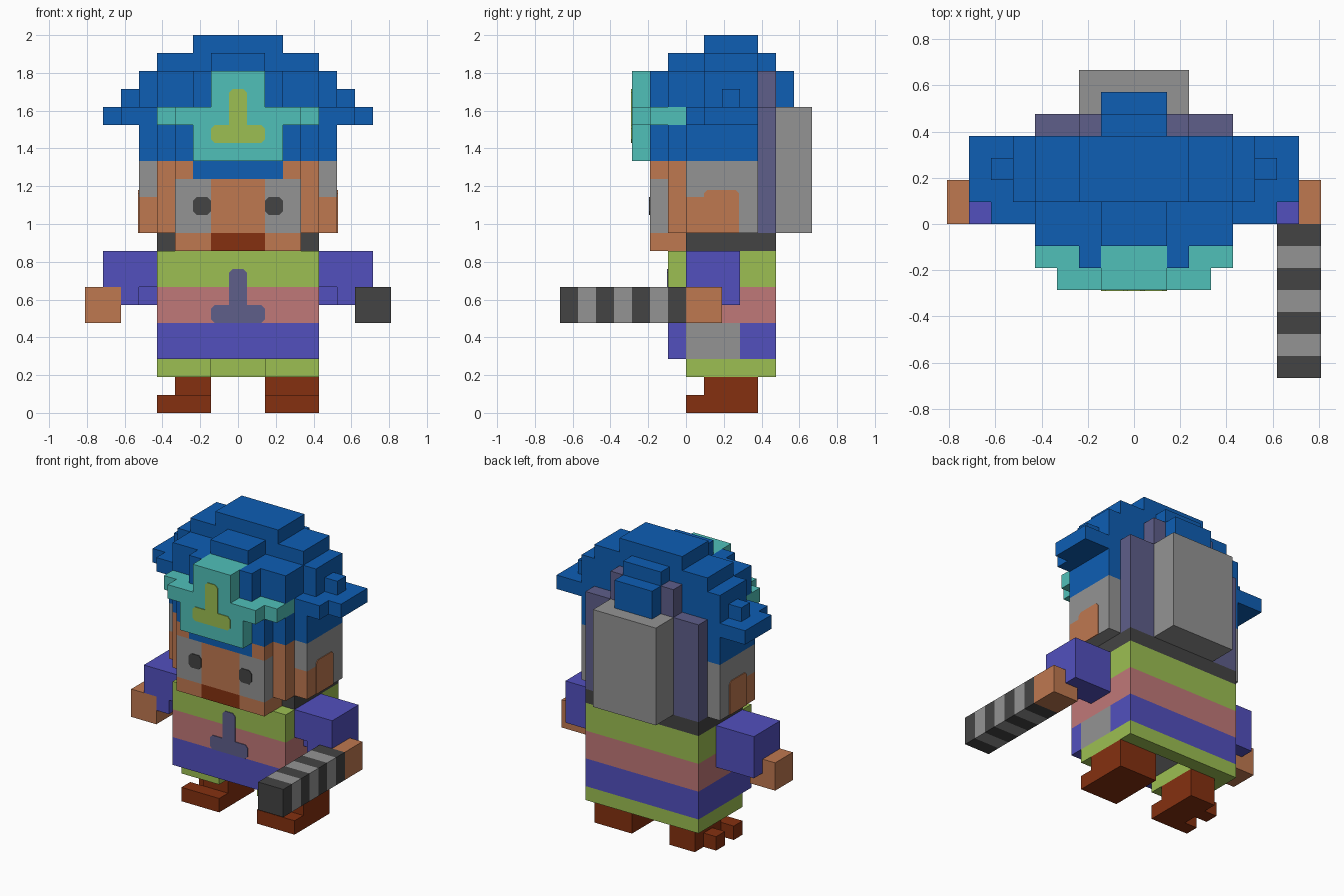
import bpy, bmesh

cube = bpy.data.objects.get("Cube")
if cube:
    bpy.data.objects.remove(cube, do_unlink=True)

U = 2 / 21          # size of one block
PLATE = 0.007       # thickness of painted details


def linear(c):
    c /= 255
    return c / 12.92 if c <= 0.04045 else ((c + 0.055) / 1.055) ** 2.4


def material(name, rgb):
    m = bpy.data.materials.new(name)
    col = (*[linear(c) for c in rgb], 1)
    m.diffuse_color = col
    m.use_nodes = True
    bsdf = m.node_tree.nodes["Principled BSDF"]
    bsdf.inputs["Base Color"].default_value = col
    bsdf.inputs["Roughness"].default_value = 0.9
    return m


BLUE = material("hat blue", (14, 94, 180))
TEAL = material("teal", (80, 192, 185))
LIME = material("lime green", (156, 191, 82))
GRAY = material("gray", (148, 148, 148))
SKIN = material("skin orange", (191, 120, 80))
DARK = material("dark gray", (68, 68, 68))
BROWN = material("brown", (133, 48, 16))
PINK = material("pink", (192, 120, 120))
PURPLE = material("purple", (82, 80, 190))
SLATE = material("slate", (94, 94, 138))


def finish(name, bm, mat):
    bmesh.ops.recalc_face_normals(bm, faces=bm.faces)
    me = bpy.data.meshes.new(name)
    bm.to_mesh(me)
    bm.free()
    me.materials.append(mat)
    ob = bpy.data.objects.new(name, me)
    bpy.context.collection.objects.link(ob)
    return ob


def blocks(name, mat, *boxes, mirror=False):
    """One object made of boxes (x0, x1, y0, y1, z0, z1) in block units."""
    bm = bmesh.new()
    for x0, x1, y0, y1, z0, z1 in boxes:
        spans = [(x0, x1), (-x1, -x0)] if mirror else [(x0, x1)]
        for a, b in spans:
            vs = bmesh.ops.create_cube(bm, size=1)["verts"]
            for v in vs:
                v.co.x = U * (b if v.co.x > 0 else a)
                v.co.y = U * (y1 if v.co.y > 0 else y0)
                v.co.z = U * (z1 if v.co.z > 0 else z0)
    return finish(name, bm, mat)


def plate(name, mat, pts, at, side=0):
    """Thin outline plate: on the front at y = at, or on a side at x = side * at."""
    bm = bmesh.new()
    if side:
        place = lambda u, v, d: (side * (at * U + d), u * U, v * U)
    else:
        place = lambda u, v, d: (u * U, at * U - d, v * U)
    face = bm.faces.new([bm.verts.new(place(u, v, -0.002)) for u, v in pts])
    new = bmesh.ops.extrude_face_region(bm, geom=[face])["geom"]
    shift = (side * PLATE, 0, 0) if side else (0, -PLATE, 0)
    bmesh.ops.translate(bm, vec=shift, verts=[v for v in new if isinstance(v, bmesh.types.BMVert)])
    return finish(name, bm, mat)


def emblem(name, mat, z, at):
    """Upside-down T with clipped corners."""
    half = [(1.3, 0), (1.5, .2), (1.5, .8), (1.3, 1), (.5, 1), (.5, 2.8), (.3, 3)]
    pts = half + [(-x, h) for x, h in reversed(half)]
    return plate(name, mat, [(x, z + h) for x, h in pts], at)


# Feet: one points forward, the other has toes to the side
blocks("left_foot", BROWN, (1.5, 4.5, 1, 4, 0, 2), (1.5, 4.5, 0, 1, 0, 1))
blocks("right_foot", BROWN, (-3.5, -1.5, 1, 4, 0, 2), (-3.5, -1.5, 0, 1, 0, 1),
       (-4.5, -3.5, 0, 1, 0, 1), (-4.5, -3.5, 2, 3, 0, 1))

# Striped robe
blocks("robe_hem", LIME, (1.5, 4.5, 0, 4, 2, 3), (-4.5, -1.5, 0, 4, 2, 3),
       (-4.5, 4.5, 4, 5, 2, 3))
blocks("robe_lower_band", PURPLE, (-4.5, 4.5, -1, 0, 3, 5), (-4.5, 4.5, 3, 5, 3, 5),
       (-4.5, -1.5, 0, 3, 3, 5))
blocks("robe_side_patch", GRAY, (-1.5, 4.5, 0, 3, 3, 5))
blocks("robe_middle_band", PINK, (-4.5, 4.5, -1, 5, 5, 7))
blocks("robe_upper_band", LIME, (-4.5, 4.5, -1, 5, 7, 9))
emblem("chest_emblem", SLATE, 5, -1)

# Arms, hands and striped club
blocks("arms", PURPLE, (4.5, 7.5, 0, 3, 7, 9), (5.5, 6.5, 0, 3, 6, 7),
       (4.5, 5.5, 1, 3, 6, 7), (6.5, 7.5, 2, 3, 6, 7), mirror=True)
blocks("hands", SKIN, (6.5, 8.5, 0, 2, 5, 7), mirror=True)
blocks("club_dark_rings", DARK, *[(6.5, 8.5, y, y + 1, 5, 7) for y in (-7, -5, -3, -1)])
blocks("club_light_rings", GRAY, *[(6.5, 8.5, y, y + 1, 5, 7) for y in (-6, -4, -2)])

# Head
blocks("collar", DARK, (-4.5, 4.5, 0, 5, 9, 10))
blocks("chin", SKIN, (1.5, 3.5, -2, 0, 9, 10), mirror=True)
blocks("mouth", BROWN, (-1.5, 1.5, -2, 0, 9, 10))
blocks("nose_and_brow", SKIN, (-1.5, 1.5, -2, 0, 10, 13))
blocks("cheeks", GRAY, (1.5, 3.5, -2, -1, 10, 13), mirror=True)
blocks("temples", SKIN, (1.5, 3.5, -1, 0, 10, 13), (2.5, 3.5, -2, 0, 13, 14),
       (3.5, 4.5, -1, 0, 10, 14), (4.5, 5.5, 0, 1, 10, 12), mirror=True)
blocks("head_core", GRAY, (-4.5, 4.5, 0, 4, 10, 14))
blocks("head_sides", GRAY, (4.5, 5.5, 1, 4, 10, 14), (4.5, 5.5, 0, 1, 12, 14), mirror=True)
for s, side in ((1, "left"), (-1, "right")):
    eye = [(1.5, 11.2), (1.7, 11), (2.5, 11), (2.5, 12), (1.7, 12), (1.5, 11.8)]
    eye = [(1.5, 11.2), (1.7, 11), (2.3, 11), (2.5, 11.2),
           (2.5, 11.8), (2.3, 12), (1.7, 12), (1.5, 11.8)]
    plate(side + "_eye", DARK, [(s * x, z) for x, z in eye], -2)
    plate(side + "_ear", SKIN,
          [(1, 10), (2.95, 10), (2.95, 12.2), (2.75, 12.4), (1.2, 12.4), (1, 12.2)], 5.5, s)

# Hat, layer by layer
blocks("hat", BLUE,
       (-2.5, 2.5, -2, 0, 13, 14),
       (-5.5, 5.5, 0, 4, 14, 16), (-4.5, 4.5, -1, 0, 14, 16), (-3.5, 3.5, -2, -1, 14, 16),
       (-7.5, 7.5, 1, 4, 16, 17), (-6.5, 6.5, 0, 1, 16, 17), (-3.5, 3.5, -1, 0, 16, 17),
       (-5.5, 5.5, 1, 4, 17, 19), (-4.5, 4.5, -1, 1, 17, 19),
       (-4.5, 4.5, 1, 4, 19, 20), (-1.5, 1.5, -1, 1, 19, 20),
       (-2.5, 2.5, 1, 4, 20, 21),
       (-1.5, 1.5, 4, 5, 17, 20), (-1.5, 1.5, 5, 6, 17, 19))
blocks("hat_bumps", BLUE, (5.5, 6.5, 2, 3, 17, 18), (1.5, 2.5, -2, -1, 17, 19), mirror=True)
blocks("hat_badge", TEAL, (-2.5, 2.5, -3, -2, 14, 16), (-3.5, 3.5, -3, -1, 16, 17),
       (-1.5, 1.5, -3, -1, 17, 19))
blocks("badge_wings", TEAL, (3.5, 4.5, -2, 0, 16, 17), mirror=True)
emblem("badge_emblem", LIME, 15, -3)

# Backpack and its straps
blocks("backpack_frame", SLATE, (-4.5, 4.5, 4, 5, 10, 17))
blocks("backpack_straps", SLATE, (1.5, 2.5, 4, 5, 17, 19), mirror=True)
blocks("backpack", GRAY, (-2.5, 2.5, 5, 7, 10, 17))
